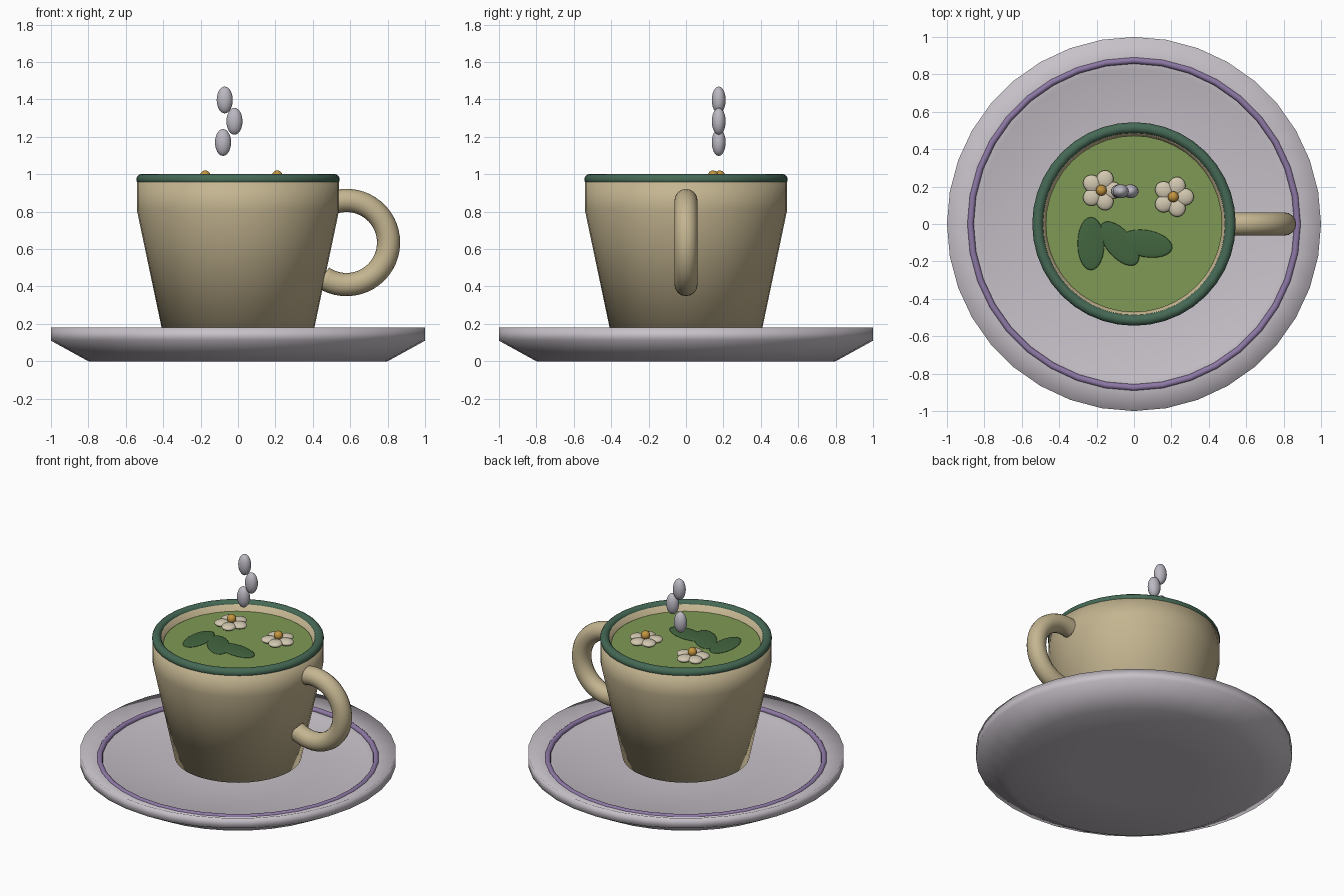
import bpy, bmesh, math
from mathutils import Matrix, Vector

if "Cube" in bpy.data.objects:
    bpy.data.objects.remove(bpy.data.objects["Cube"])


def material(name, rgb):
    m = bpy.data.materials.new(name)
    m.diffuse_color = (*rgb, 1)
    m.use_nodes = True
    m.node_tree.nodes["Principled BSDF"].inputs["Base Color"].default_value = m.diffuse_color
    return m


CREAM = material("cream_glaze", (0.55, 0.46, 0.28))
LILAC = material("pale_lilac", (0.57, 0.53, 0.58))
PURPLE = material("purple_band", (0.27, 0.19, 0.38))
RIM = material("rim_green", (0.06, 0.14, 0.09))
TEA = material("tea_green", (0.21, 0.32, 0.09))
LEAF = material("leaf_green", (0.055, 0.13, 0.05))
PETAL = material("petal_cream", (0.65, 0.58, 0.44))
GOLD = material("flower_gold", (0.55, 0.30, 0.05))
STEAM = material("steam_grey", (0.50, 0.48, 0.54))


def finish(name, bm, mat, smooth=True):
    bmesh.ops.recalc_face_normals(bm, faces=bm.faces)
    for f in bm.faces:
        f.smooth = smooth
    me = bpy.data.meshes.new(name)
    bm.to_mesh(me)
    bm.free()
    me.materials.append(mat)
    ob = bpy.data.objects.new(name, me)
    bpy.context.collection.objects.link(ob)
    return ob


def sweep(rings, bm, closed):
    """Bridge successive vertex rings with quads."""
    count = len(rings)
    for i in range(count if closed else count - 1):
        a, b = rings[i], rings[(i + 1) % count]
        n = len(a)
        for j in range(n):
            bm.faces.new((a[j], a[(j + 1) % n], b[(j + 1) % n], b[j]))


def lathe(name, profile, mat, sides, smooth=True):
    """Turn (radius, z) points about z, closing both ends with flat caps."""
    bm = bmesh.new()
    rings = [[bm.verts.new((r * math.cos(math.tau * k / sides),
                            r * math.sin(math.tau * k / sides), z))
              for k in range(sides)] for r, z in profile]
    sweep(rings, bm, False)
    bm.faces.new(rings[0])
    bm.faces.new(rings[-1])
    return finish(name, bm, mat, smooth)


def tube(name, major, minor, mat, start, end, steps, matrix, sides=16):
    """Round tube along an arc, or a full torus when the arc is 360 degrees."""
    bm = bmesh.new()
    full = abs(end - start - 360) < 0.01
    rings = []
    for i in range(steps if full else steps + 1):
        a = math.radians(start + (end - start) * i / steps)
        ring = []
        for k in range(sides):
            b = math.tau * k / sides
            r = major + minor * math.cos(b)
            p = Vector((r * math.cos(a), r * math.sin(a), minor * math.sin(b)))
            ring.append(bm.verts.new(matrix @ p))
        rings.append(ring)
    sweep(rings, bm, full)
    if not full:
        bm.faces.new(rings[0])
        bm.faces.new(rings[-1])
    return finish(name, bm, mat)


def ellipsoid(name, centre, radii, mat, turn=0):
    bm = bmesh.new()
    mx = (Matrix.Translation(centre) @ Matrix.Rotation(math.radians(turn), 4, 'Z')
          @ Matrix.Diagonal((*radii, 1)))
    bmesh.ops.create_uvsphere(bm, u_segments=24, v_segments=12, radius=1, matrix=mx)
    return finish(name, bm, mat)


# Dished saucer with its painted ring
lathe("saucer", [(0.40, 0), (0.80, 0), (1.0, 0.11), (1.0, 0.18), (0.83, 0.115),
                 (0.35, 0.105)], LILAC, 36)
tube("saucer_band", 0.875, 0.018, PURPLE, 0, 360, 36, Matrix.Translation((0, 0, 0.132)), 10)

# Hollow cup, coloured lip and tea
lathe("cup", [(0.20, 0.149), (0.402, 0.149), (0.541, 0.81), (0.541, 0.98), (0.485, 0.98),
              (0.468, 0.85), (0.36, 0.22), (0.15, 0.22)], CREAM, 40)
tube("cup_rim", 0.515, 0.029, RIM, 0, 360, 40, Matrix.Translation((0, 0, 0.972)))
lathe("tea", [(0.465, 0.90), (0.472, 0.938)], TEA, 40, False)

# Handle arc, ends sunk into the cup wall
tube("handle", 0.225, 0.062, CREAM, -125, 108, 32,
     Matrix.Translation((0.58, 0, 0.635)) @ Matrix.Rotation(math.pi / 2, 4, 'X'))

# Floating leaves
for i, (x, turn) in enumerate([(-0.23, 90), (-0.078, 130), (0.065, 170)]):
    ellipsoid(f"leaf_{i + 1}", (x, -0.105, 0.942), (0.142, 0.072, 0.008), LEAF, turn)

# Five-petal flowers
for n, (cx, cy) in enumerate([(-0.175, 0.18), (0.21, 0.145)]):
    for k in range(5):
        a = math.tau * k / 5
        ellipsoid(f"flower_{n + 1}_petal_{k + 1}",
                  (cx + 0.06 * math.cos(a), cy + 0.06 * math.sin(a), 0.962),
                  (0.050, 0.046, 0.02), PETAL, math.degrees(a))
    ellipsoid(f"flower_{n + 1}_centre", (cx, cy, 0.991), (0.029,) * 3, GOLD)

# Steam puffs
for i, (x, z) in enumerate([(-0.08, 1.17), (-0.019, 1.283), (-0.071, 1.397)]):
    ellipsoid(f"steam_{i + 1}", (x, 0.175, z), (0.043, 0.037, 0.072), STEAM)
